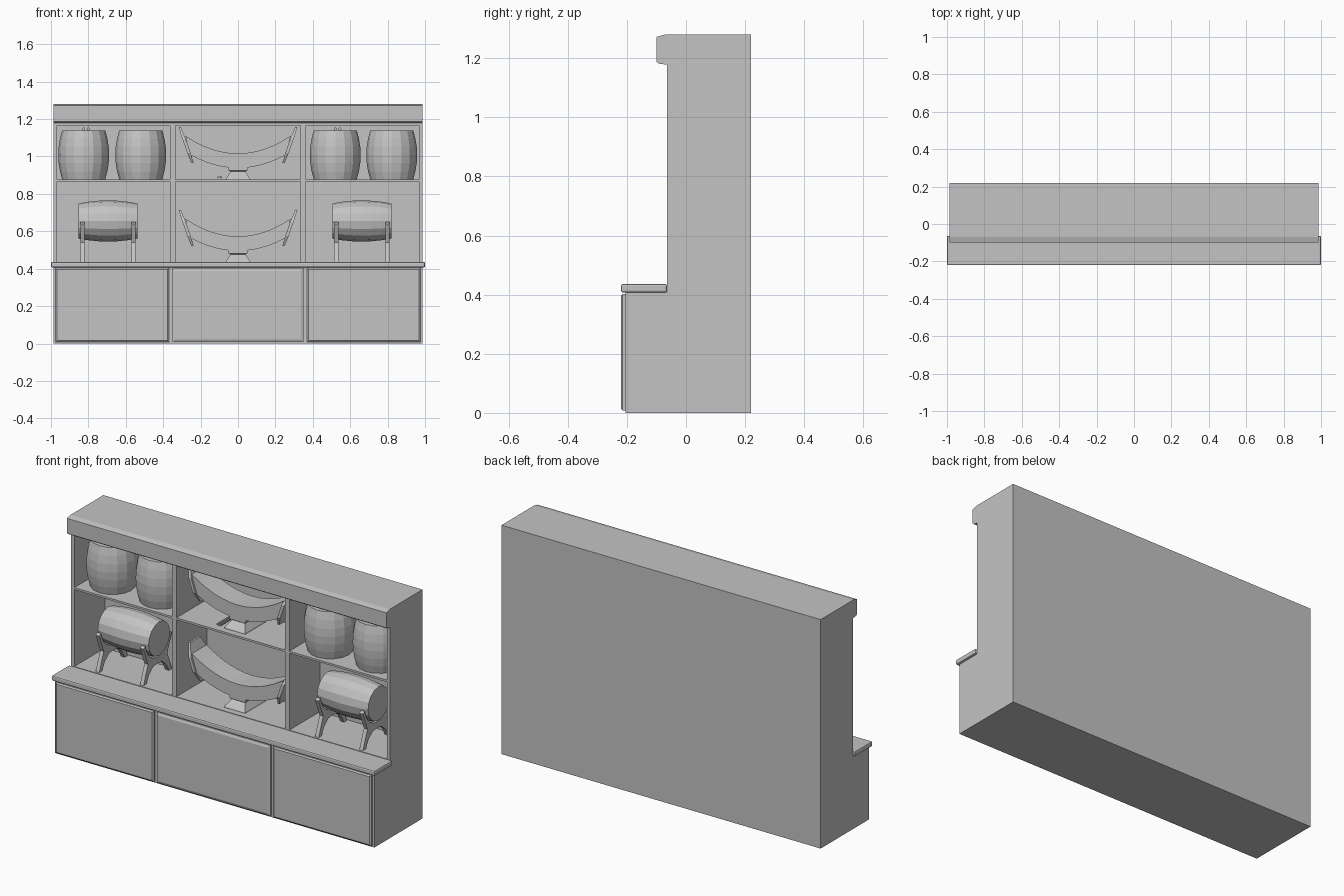
import bpy, bmesh, math
from mathutils import Matrix

if "Cube" in bpy.data.objects:
    bpy.data.objects.remove(bpy.data.objects["Cube"])

grey = bpy.data.materials.new("plain_grey")
grey.diffuse_color = (0.55, 0.55, 0.55, 1)
grey.use_nodes = True
grey.node_tree.nodes["Principled BSDF"].inputs["Base Color"].default_value = grey.diffuse_color


def finish(name, bm):
    bmesh.ops.recalc_face_normals(bm, faces=bm.faces)
    me = bpy.data.meshes.new(name)
    bm.to_mesh(me)
    bm.free()
    ob = bpy.data.objects.new(name, me)
    me.materials.append(grey)
    bpy.context.collection.objects.link(ob)
    return ob


def box(name, x0, x1, y0, y1, z0, z1):
    bm = bmesh.new()
    bmesh.ops.create_cube(bm, size=1)
    for v in bm.verts:
        v.co = ((x0 + x1) / 2 + v.co.x * (x1 - x0),
                (y0 + y1) / 2 + v.co.y * (y1 - y0),
                (z0 + z1) / 2 + v.co.z * (z1 - z0))
    return finish(name, bm)


def extrude_profile(name, pts, axis, a, b):
    """Prism of a 2D outline: axis 'x' takes (y,z) points, axis 'y' takes (x,z)."""
    def co(p, d):
        return (d, p[0], p[1]) if axis == 'x' else (p[0], d, p[1])
    bm = bmesh.new()
    lo = [bm.verts.new(co(p, a)) for p in pts]
    hi = [bm.verts.new(co(p, b)) for p in pts]
    bm.faces.new(lo)
    bm.faces.new(hi)
    for i in range(len(pts)):
        j = (i + 1) % len(pts)
        bm.faces.new((lo[i], lo[j], hi[j], hi[i]))
    return finish(name, bm)


def tapered(name, sections):
    """Loft of rectangles: (cx, cy, z, half_x, half_y)."""
    bm = bmesh.new()
    rings = [[bm.verts.new((cx + sx * hx, cy + sy * hy, z))
              for sx, sy in ((-1, -1), (1, -1), (1, 1), (-1, 1))]
             for cx, cy, z, hx, hy in sections]
    for r, s in zip(rings, rings[1:]):
        for i in range(4):
            j = (i + 1) % 4
            bm.faces.new((r[i], r[j], s[j], s[i]))
    bm.faces.new(rings[0])
    bm.faces.new(rings[-1])
    return finish(name, bm)


def barrel(name, r_end, r_mid, length, loc, lying=False, n=16, steps=6):
    bm = bmesh.new()
    rings = []
    for k in range(steps + 1):
        t = 2 * k / steps - 1
        r = r_mid - (r_mid - r_end) * t * t
        rings.append([bm.verts.new((r * math.cos(2 * math.pi * i / n),
                                    r * math.sin(2 * math.pi * i / n),
                                    t * length / 2)) for i in range(n)])
    for r, s in zip(rings, rings[1:]):
        for i in range(n):
            j = (i + 1) % n
            bm.faces.new((r[i], r[j], s[j], s[i]))
    bm.faces.new(rings[0])
    bm.faces.new(rings[-1])
    m = Matrix.Translation(loc)
    if lying:
        m = m @ Matrix.Rotation(math.pi / 2, 4, 'Y')
    bm.transform(m)
    return finish(name, bm)


def stick(name, x, z, r, y0, y1):
    bm = bmesh.new()
    bmesh.ops.create_cone(bm, cap_ends=True, segments=10, radius1=r, radius2=r, depth=y1 - y0)
    bm.transform(Matrix.Translation((x, (y0 + y1) / 2, z)) @ Matrix.Rotation(math.pi / 2, 4, 'X'))
    return finish(name, bm)


# cabinet carcass
W, F, B = 0.987, -0.065, 0.22
box("lower_cabinet", -W, W, -0.205, B, 0, 0.407)
box("compartment_floor", -W, W, F, B, 0.407, 0.436)
box("back_panel", -W, W, 0.205, B, 0.436, 1.166)
box("shelf", -0.967, 0.967, F, 0.205, 0.866, 0.877)
for s in (-1, 1):
    a, b = sorted((s * 0.967, s * W))
    box("side_panel", a, b, F, 0.205, 0.436, 1.166)
    a, b = sorted((s * 0.335, s * 0.363))
    box("divider", a, b, F, 0.205, 0.436, 1.166)

# top with cornice
extrude_profile("cornice_top", [(B, 1.166), (F, 1.166), (F, 1.178), (-0.09, 1.181), (-0.1, 1.188),
                                (-0.1, 1.272), (-0.07, 1.28), (B, 1.28)], 'x', -W, W)

# counter slab with clipped front corners
counter = box("counter", -1, 1, -0.22, -0.064, 0.407, 0.436)
bev = counter.modifiers.new("bevel", 'BEVEL')
bev.width, bev.segments = 0.007, 2

# door panels with chamfered faces
for x0, x1, c in ((-0.975, -0.37, 0.007), (-0.35, 0.35, 0.014), (0.37, 0.975, 0.007)):
    bm = bmesh.new()
    rings = []
    for y, d in ((-0.204, 0), (-0.214, 0), (-0.22, c)):
        rings.append([bm.verts.new((x, y, z)) for x, z in
                      ((x0 + d, 0.008 + d), (x1 - d, 0.008 + d), (x1 - d, 0.403 - d), (x0 + d, 0.403 - d))])
    for r, t in zip(rings, rings[1:]):
        for i in range(4):
            bm.faces.new((r[i], r[(i + 1) % 4], t[(i + 1) % 4], t[i]))
    bm.faces.new(rings[0])
    bm.faces.new(rings[-1])
    finish("door_panel", bm)

# upright drums on the upper shelf, with sticks on one of each pair
CY = 0.072
for x in (-0.825, -0.52, 0.52, 0.822):
    barrel("upright_drum", 0.115, 0.136, 0.263, (x, CY, 1.0085))
for x in (-0.825, 0.52):
    for d in (0.0, 0.025):
        stick("drum_stick", x + d, 1.147, 0.008, -0.02, 0.18)

# lying drums on cradle stands
half = [(0.0, 0.515), (0.04, 0.51), (0.075, 0.48), (0.1, 0.436), (0.125, 0.436),
        (0.105, 0.49), (0.085, 0.54), (0.125, 0.64), (0.11, 0.65)]
arc = [(0.105 * math.sin(a), 0.655 - 0.105 * math.cos(a)) for a in (1.2, 0.9, 0.6, 0.3, 0)]
right = half + arc
outline = right + [(-y, z) for y, z in reversed(right[1:-1])]
for x in (-0.695, 0.662):
    barrel("lying_drum", 0.094, 0.11, 0.315, (x, CY, 0.655), lying=True)
    for d in (-0.137, 0.137):
        extrude_profile("drum_stand", [(y + CY, z) for y, z in outline], 'x', x + d - 0.011, x + d + 0.011)

# boat-shaped xylophones
BY = 0.06
for dz in (0, 0.443):
    xs = [-1 + 2 * k / 12 for k in range(13)]
    top = [(0.282 * t, 0.573 + 0.095 * t * t + dz) for t in xs]
    low = [(0.255 * t, 0.495 + 0.07 * t * t + dz) for t in reversed(xs)]
    extrude_profile("boat_body", top + low, 'y', BY - 0.065, BY + 0.065)
    for s in (-1, 1):
        tapered("boat_end_plate", [(s * 0.243, BY, 0.522 + dz, 0.006, 0.05),
                                   (s * 0.262, BY, 0.575 + dz, 0.009, 0.075),
                                   (s * 0.288, BY, 0.65 + dz, 0.009, 0.075),
                                   (s * 0.312, BY, 0.715 + dz, 0.006, 0.045)])
    tapered("boat_foot", [(0, BY, 0.435 + dz, 0.065, 0.09), (0, BY, 0.441 + dz, 0.063, 0.088),
                          (0, BY, 0.476 + dz, 0.04, 0.055), (0, BY, 0.482 + dz, 0.05, 0.065),
                          (0, BY, 0.5 + dz, 0.05, 0.065)])
for x in (-0.105, -0.09):
    stick("mallet", x, 0.889, 0.006, -0.03, 0.16)
